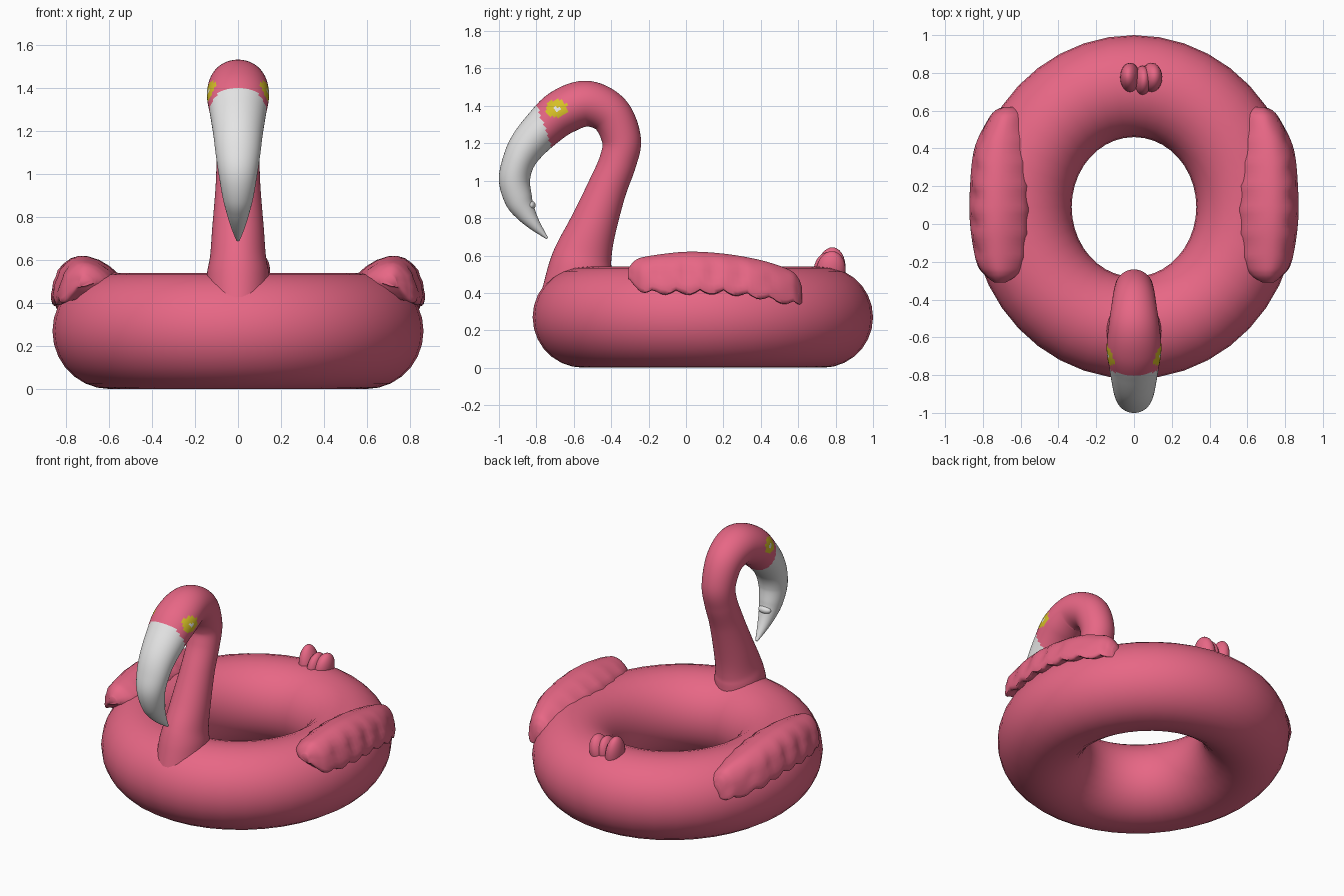
import bpy, bmesh, math
from mathutils import Vector

if "Cube" in bpy.data.objects:
    bpy.data.objects.remove(bpy.data.objects["Cube"])


def material(name, rgb):
    m = bpy.data.materials.new(name)
    m.diffuse_color = (*rgb, 1)
    m.use_nodes = True
    m.node_tree.nodes["Principled BSDF"].inputs["Base Color"].default_value = m.diffuse_color
    return m


PINK = material("pink vinyl", (0.80, 0.135, 0.235))
WHITE = material("off white", (0.78, 0.78, 0.78))
YELLOW = material("yellow", (0.68, 0.53, 0.02))


def spline(rows, steps):
    """Catmull-Rom through rows of numbers."""
    rows = [Vector(r) for r in rows]
    out = []
    for i in range(len(rows) - 1):
        a, b, c, d = rows[max(i - 1, 0)], rows[i], rows[i + 1], rows[min(i + 2, len(rows) - 1)]
        for k in range(steps):
            t = k / steps
            out.append(0.5 * (2 * b + (c - a) * t + (2 * a - 5 * b + 4 * c - d) * t * t
                              + (3 * b - a - 3 * c + d) * t ** 3))
    return out + [rows[-1]]


def loft(name, rings, mats, closed=False, rule=None, angle=60):
    """Skin a list of point rings; rule(ring index, centre) picks the material."""
    bm = bmesh.new()
    vs = [[bm.verts.new(p) for p in r] for r in rings]
    n, m = len(vs), len(vs[0])
    for i in range(n if closed else n - 1):
        for j in range(m):
            f = bm.faces.new((vs[i][j], vs[i][(j + 1) % m],
                              vs[(i + 1) % n][(j + 1) % m], vs[(i + 1) % n][j]))
            if rule:
                f.material_index = rule(i, f.calc_center_median())
    if not closed:
        for r, end in ((vs[0], 0), (vs[-1], n)):
            f = bm.faces.new(r)
            if rule:
                f.material_index = rule(end, f.calc_center_median())
    bmesh.ops.recalc_face_normals(bm, faces=bm.faces)
    return finish(name, bm, mats, angle)


def finish(name, bm, mats, angle=60):
    me = bpy.data.meshes.new(name)
    bm.to_mesh(me)
    bm.free()
    for m in mats:
        me.materials.append(m)
    ob = bpy.data.objects.new(name, me)
    bpy.context.collection.objects.link(ob)
    bpy.ops.object.select_all(action='DESELECT')
    ob.select_set(True)
    bpy.context.view_layer.objects.active = ob
    bpy.ops.object.shade_smooth_by_angle(angle=math.radians(angle))
    return ob


def blob(name, mat, loc, size, rot=(0, 0, 0)):
    bm = bmesh.new()
    bmesh.ops.create_uvsphere(bm, u_segments=20, v_segments=14, radius=1)
    ob = finish(name, bm, [mat])
    ob.location, ob.scale, ob.rotation_euler = loc, size, rot
    return ob


# swim ring: slightly oval torus
rings = []
for i in range(40):
    a = 2 * math.pi * i / 40
    ring = []
    for j in range(28):
        b = 2 * math.pi * j / 28
        ring.append(((0.597 + 0.267 * math.cos(b)) * math.cos(a),
                     0.09 + (0.64 + 0.27 * math.cos(b)) * math.sin(a),
                     0.27 + 0.27 * math.sin(b)))
    rings.append(ring)
loft("swim_ring", rings, [PINK], closed=True)

# neck, head and beak: one tube; rows are y, z, in-plane radius, sideways radius
path = spline([
    (-0.585, 0.38, 0.190, 0.150), (-0.565, 0.53, 0.170, 0.145),
    (-0.545, 0.62, 0.152, 0.130), (-0.50, 0.75, 0.128, 0.120),
    (-0.425, 0.95, 0.106, 0.104), (-0.365, 1.10, 0.100, 0.100),
    (-0.345, 1.22, 0.104, 0.103), (-0.405, 1.355, 0.112, 0.115),
    (-0.53, 1.412, 0.122, 0.133), (-0.66, 1.368, 0.122, 0.145),
    (-0.765, 1.28, 0.109, 0.130), (-0.85, 1.185, 0.097, 0.115),
    (-0.898, 1.095, 0.086, 0.104), (-0.917, 1.00, 0.083, 0.090),
    (-0.895, 0.90, 0.074, 0.073), (-0.86, 0.832, 0.056, 0.056),
    (-0.81, 0.765, 0.033, 0.036), (-0.742, 0.692, 0.006, 0.008)], 10)
rings = []
for i, (y, z, r, rx) in enumerate(path):
    p, q = path[max(i - 1, 0)], path[min(i + 1, len(path) - 1)]
    ty, tz = q[0] - p[0], q[1] - p[1]
    l = math.hypot(ty, tz)
    ring = []
    for j in range(48):
        a = 2 * math.pi * j / 48
        s = r * math.cos(a)
        ring.append((rx * math.sin(a), y - s * tz / l, z + s * ty / l))
    rings.append(ring)


def paint(i, c):
    if i < 75:
        return 0
    if (c.y + 0.755) * -0.204 + (c.z - 1.28) * -0.073 > 0:
        return 1                                     # beak
    d = math.hypot((c.y + 0.69) / 0.057, (c.z - 1.385) / 0.047)
    if abs(c.x) > 0.06 and d < 1:
        return 1 if d < 0.28 else 2                  # eye and its centre
    return 0


loft("neck_head_and_beak", rings, [PINK, WHITE, YELLOW], rule=paint)

# small step where the lower bill ends
blob("bill_step", WHITE, (0, -0.832, 0.868), (0.045, 0.028, 0.026))

# wings: puffed pads with a scalloped lower edge; rows are y, inner x, outer x, top, bottom
rows = spline([
    (-0.31, 0.68, 0.74, 0.53, 0.48), (-0.27, 0.62, 0.79, 0.575, 0.45),
    (-0.20, 0.58, 0.835, 0.597, 0.42), (0.0, 0.56, 0.868, 0.62, 0.415),
    (0.2, 0.56, 0.868, 0.61, 0.415), (0.4, 0.565, 0.845, 0.575, 0.39),
    (0.55, 0.58, 0.775, 0.525, 0.36), (0.60, 0.60, 0.735, 0.48, 0.355),
    (0.62, 0.63, 0.69, 0.43, 0.37)], 8)
section = [(0, 0.3), (0, 0.6), (0.12, 0.76), (0.28, 0.91), (0.45, 0.99), (0.58, 1.0),
           (0.70, 0.95), (0.80, 0.84), (0.86, 0.68), (0.885, 0.55), (0.93, 0.40),
           (0.98, 0.25), (1.0, 0.12), (0.98, 0.02), (0.92, 0.0), (0.82, 0.06), (0.5, 0.1)]
rings = []
for y, xi, xo, top, bot in rows:
    bot -= 0.026 * abs(math.sin(math.pi * (y + 0.05) / 0.125))
    feather = 0.012 * abs(math.sin(math.pi * y / 0.15))
    rings.append([(xi + (xo - xi) * u + (feather if 0.25 < v < 0.7 and 0.8 < u < 0.95 else 0),
                   y, bot + (top - bot) * v) for u, v in section])
wing = loft("wings", rings, [PINK])
wing.modifiers.new("mirror", 'MIRROR')

# tail tuft: small overlapping feathers
for k, (x, y, h, w, lean) in enumerate([(-0.02, 0.775, 0.125, 0.052, -0.1),
                                        (0.045, 0.76, 0.10, 0.045, 0.1),
                                        (0.092, 0.775, 0.105, 0.055, 0.2)]):
    blob("tail_feather_%d" % (k + 1), PINK, (x, y, 0.52), (w, 0.078, h), (-0.1, lean, 0))
